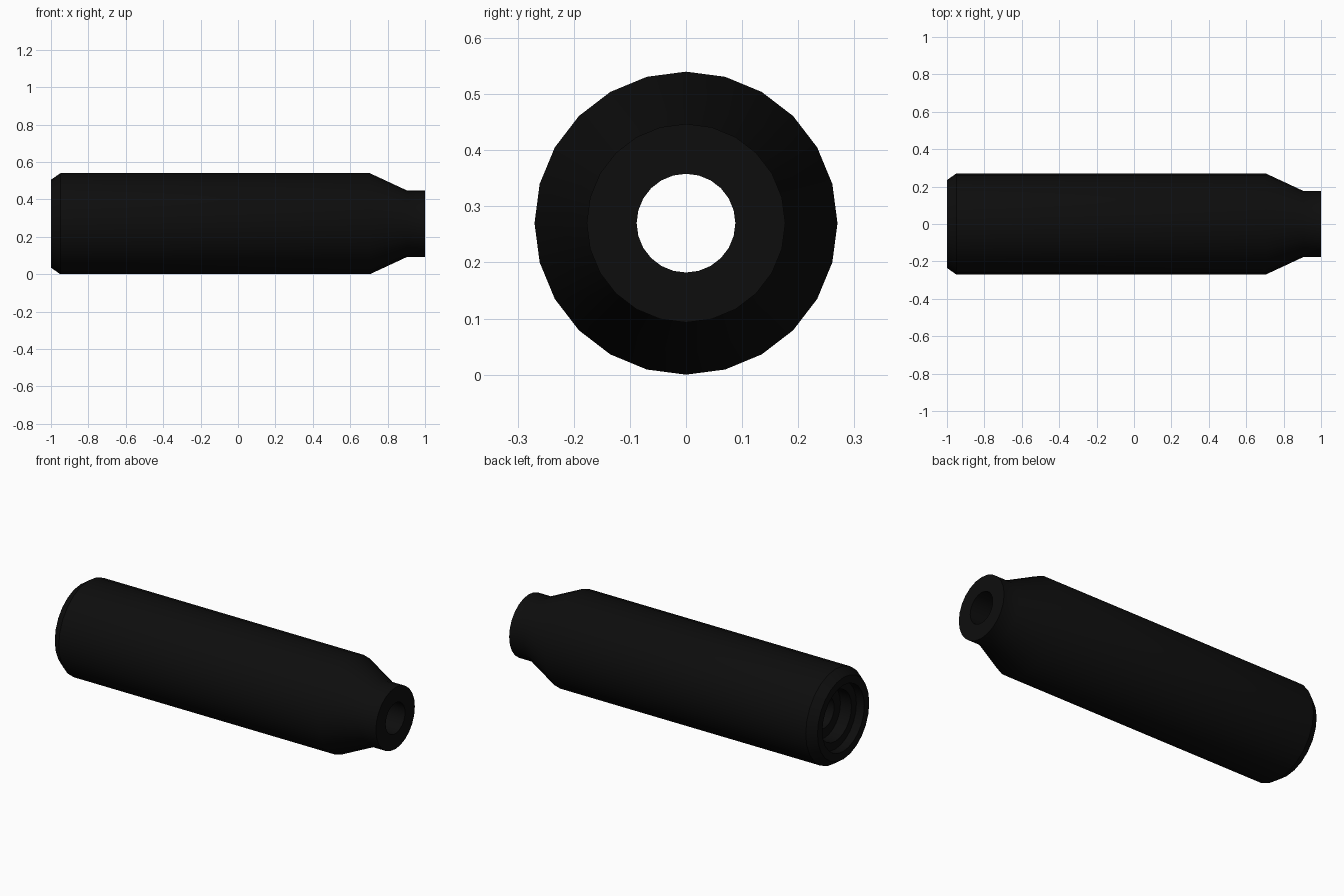
import bpy, bmesh, math

if "Cube" in bpy.data.objects:
    bpy.data.objects.remove(bpy.data.objects["Cube"])

SIDES = 24
AXIS_Z = 0.27

black = bpy.data.materials.new("matte_black")
black.diffuse_color = (0.004, 0.004, 0.004, 1)
black.use_nodes = True
black.node_tree.nodes["Principled BSDF"].inputs["Base Color"].default_value = black.diffuse_color


def lathe_x(name, profile, sides=SIDES):
    """Revolve a closed (x, radius) profile around the horizontal axis."""
    bm = bmesh.new()
    rings = []
    for i in range(sides):
        a = 2 * math.pi * i / sides
        rings.append([bm.verts.new((x, r * math.cos(a), r * math.sin(a)))
                      for x, r in profile])
    n = len(profile)
    for i in range(sides):
        a, b = rings[i], rings[(i + 1) % sides]
        for j in range(n):
            k = (j + 1) % n
            bm.faces.new((a[j], a[k], b[k], b[j]))
    bmesh.ops.recalc_face_normals(bm, faces=bm.faces)
    mesh = bpy.data.meshes.new(name)
    bm.to_mesh(mesh)
    bm.free()
    mesh.materials.append(black)
    obj = bpy.data.objects.new(name, mesh)
    bpy.context.collection.objects.link(obj)
    obj.location.z = AXIS_Z
    obj.select_set(True)
    bpy.context.view_layer.objects.active = obj
    bpy.ops.object.shade_smooth_by_angle(angle=math.radians(28))
    return obj


# Hollow tube: chamfered rear, tapered shoulder, narrow neck, stepped bore
lathe_x("tube_body", [
    (-1.0, 0.235), (-0.95, 0.27),            # rear chamfer
    (0.705, 0.27), (0.905, 0.177),           # barrel and shoulder
    (1.0, 0.177), (1.0, 0.088),              # neck and front face
    (-0.88, 0.088), (-0.88, 0.145),          # through bore
    (-0.95, 0.145), (-0.95, 0.19),           # rear recess
    (-1.0, 0.19),
])
